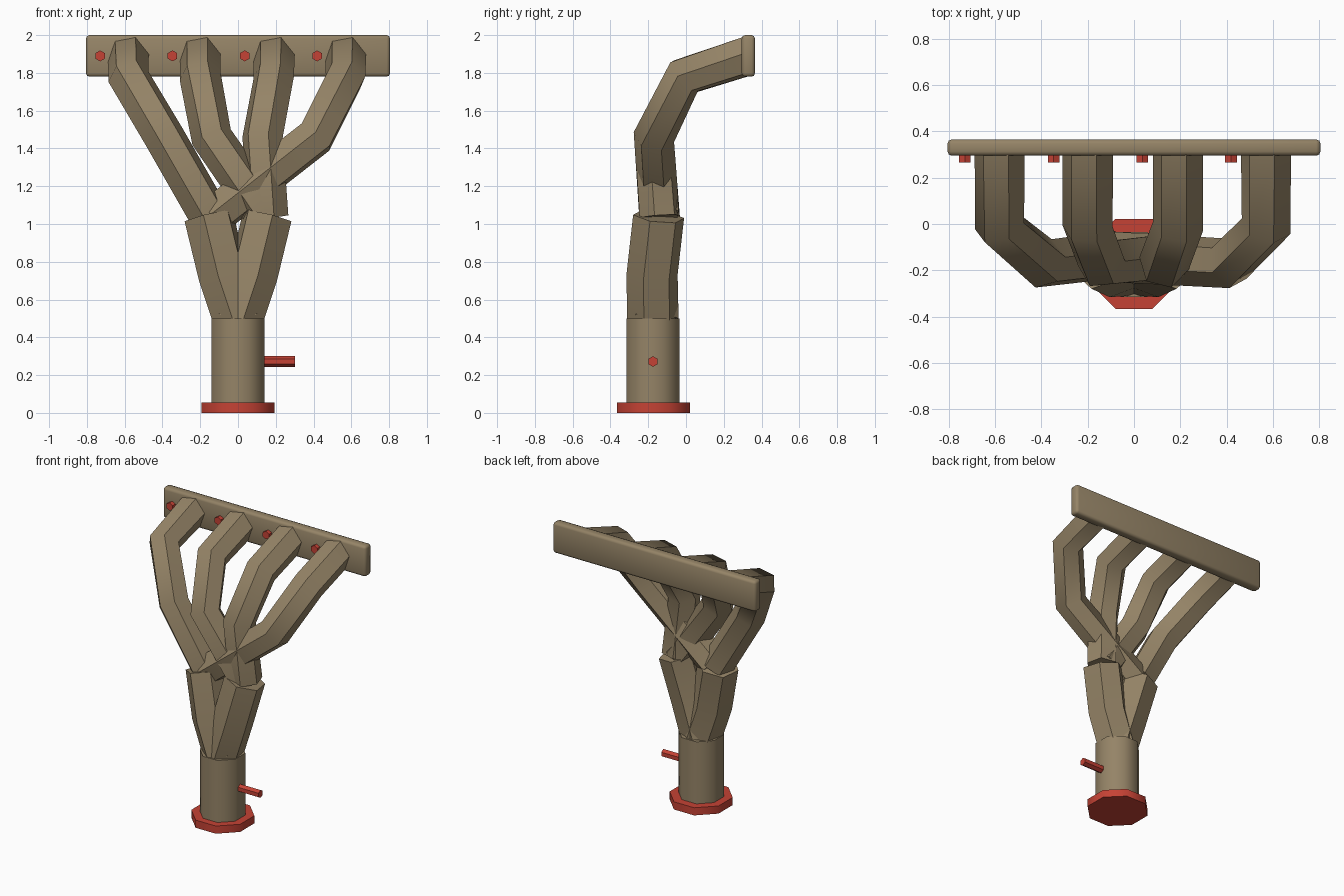
import bpy, bmesh, math
from mathutils import Vector, Matrix

cube = bpy.data.objects.get("Cube")
if cube:
    bpy.data.objects.remove(cube, do_unlink=True)


def material(name, color):
    m = bpy.data.materials.new(name)
    m.use_nodes = True
    m.diffuse_color = color
    m.node_tree.nodes["Principled BSDF"].inputs["Base Color"].default_value = color
    return m


TAN = material("tan metal", (0.30, 0.23, 0.135, 1))
RED = material("red", (0.56, 0.055, 0.035, 1))


def finish(name, bm, mat):
    """Turn a bmesh into a named, shaded object."""
    bmesh.ops.recalc_face_normals(bm, faces=bm.faces)
    mesh = bpy.data.meshes.new(name)
    bm.to_mesh(mesh)
    bm.free()
    mesh.materials.append(mat)
    ob = bpy.data.objects.new(name, mesh)
    bpy.context.collection.objects.link(ob)
    bpy.ops.object.select_all(action="DESELECT")
    ob.select_set(True)
    bpy.context.view_layer.objects.active = ob
    bpy.ops.object.shade_smooth_by_angle(angle=math.radians(50))
    return ob


def tube(name, points, radius, mat, sides=6, phase=0):
    """Sweep a regular polygon along a bent path, with capped ends."""
    pts = [Vector(p) for p in points]
    dirs = [(b - a).normalized() for a, b in zip(pts, pts[1:])]
    tangents = [dirs[0]]
    tangents += [(a + b).normalized() for a, b in zip(dirs, dirs[1:])]
    tangents.append(dirs[-1])
    t = tangents[0]
    ref = Vector((0, 1, 0)) if abs(t.x) > 0.9 else Vector((1, 0, 0))
    u = (ref - t * ref.dot(t)).normalized()
    bm = bmesh.new()
    rings = []
    for p, tan in zip(pts, tangents):
        u = t.rotation_difference(tan) @ u
        t = tan
        v = t.cross(u)
        angles = [math.radians(phase) + math.tau * k / sides for k in range(sides)]
        rings.append([bm.verts.new(p + radius * (math.cos(a) * u + math.sin(a) * v))
                      for a in angles])
    for r, s in zip(rings, rings[1:]):
        for k in range(sides):
            j = (k + 1) % sides
            bm.faces.new((r[k], r[j], s[j], s[k]))
    bm.faces.new(rings[0])
    bm.faces.new(rings[-1])
    return finish(name, bm, mat)


# Head flange with rounded edges
bm = bmesh.new()
bmesh.ops.create_cube(bm, size=1, matrix=Matrix.Translation((0, 0.33, 1.89))
                      @ Matrix.Diagonal((1.61, 0.07, 0.22, 1)))
bmesh.ops.bevel(bm, geom=bm.edges[:], offset=0.018, segments=2, profile=0.5,
                affect="EDGES")
finish("head_flange", bm, TAN)

# Four primary runners: x at the flange, at the elbow and at the merge
runners = [(-0.58, -0.39, -0.15), (-0.20, -0.14, 0.15),
           (0.19, 0.13, 0.16), (0.57, 0.41, -0.13)]
for i, (x0, x1, x2) in enumerate(runners):
    tube(f"runner_{i + 1}", [(x0, 0.33, 1.89), (x0, -0.01, 1.78),
                             (x1, -0.17, 1.46), (x2, -0.14, 1.04)],
         0.11, TAN, phase=10)

# Two secondary pipes merging into the collector
for side, label in ((-1, "right"), (1, "left")):
    tube(f"secondary_pipe_{label}",
         [(0, -0.175, 0.49), (side * 0.08, -0.18, 0.73), (side * 0.155, -0.145, 1.04)],
         0.138, TAN, phase=30 + side * 10)

# Collector and outlet flange
OCT = 22.5
tube("collector", [(0, -0.175, 0.03), (0, -0.175, 0.5)],
     0.14 / math.cos(math.radians(OCT)), TAN, 8, OCT)
tube("outlet_flange", [(0, -0.172, 0), (0, -0.172, 0.055)],
     0.194 / math.cos(math.radians(OCT)), RED, 8, OCT)

# Sensor stub and flange bolts
tube("sensor", [(0.1, -0.175, 0.272), (0.302, -0.175, 0.272)], 0.028, RED, 6, 30)
for i in range(4):
    x = -0.73 + i * 0.383
    tube(f"bolt_{i + 1}", [(x, 0.31, 1.89), (x, 0.265, 1.89)], 0.029, RED, 6, 30)
